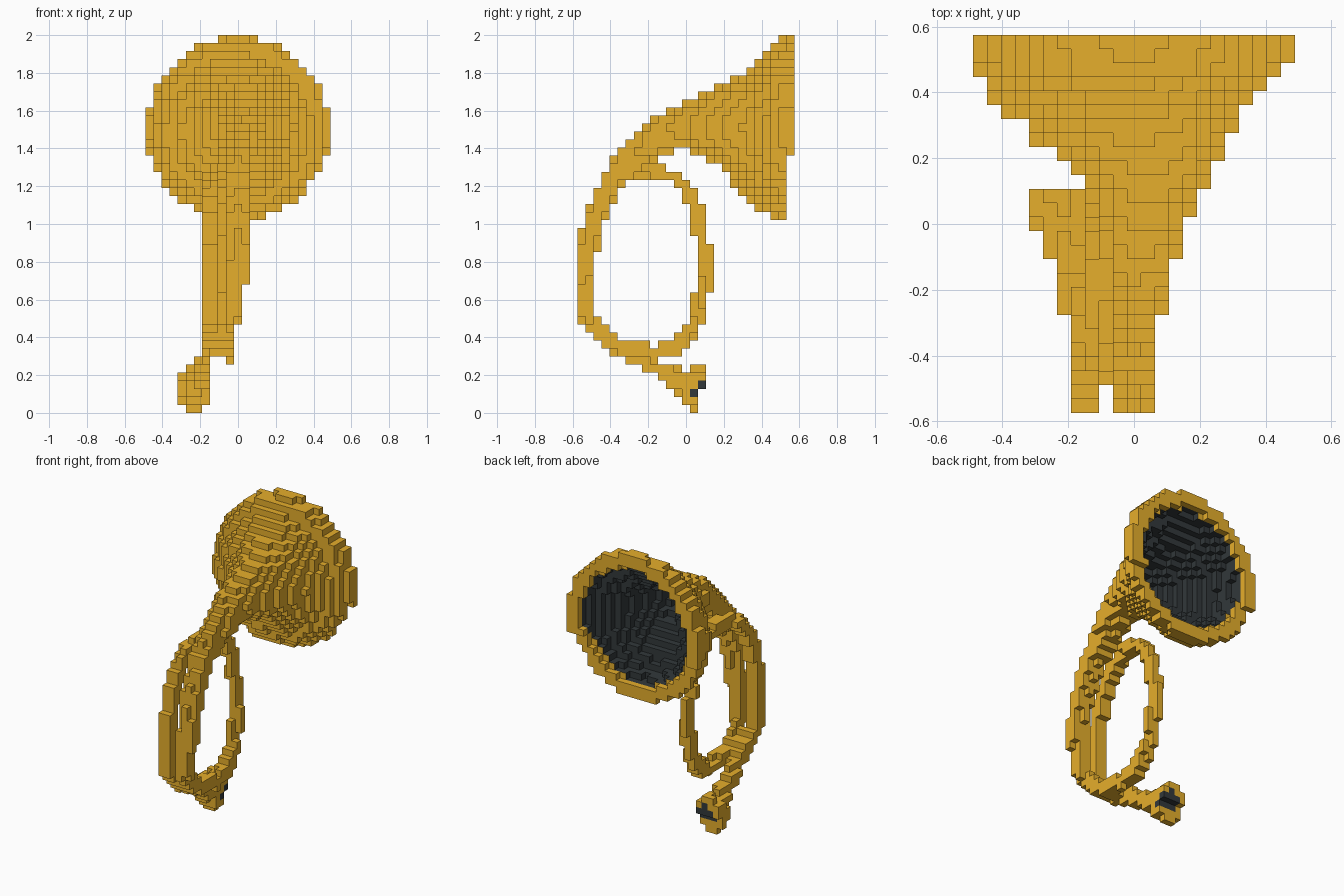
import bpy, bmesh, math
from mathutils import Vector

if "Cube" in bpy.data.objects:
    bpy.data.objects.remove(bpy.data.objects["Cube"])

H = 2 / 47                      # block size
NX, NY, NZ = 11, 13, 47         # grid half width, half depth, height


def material(name, color):
    m = bpy.data.materials.new(name)
    m.diffuse_color = (*color, 1)
    m.use_nodes = True
    m.node_tree.nodes["Principled BSDF"].inputs["Base Color"].default_value = m.diffuse_color
    return m


BRASS = material("brass", (0.79, 0.425, 0.025))
DARK = material("dark_inside", (0.032, 0.04, 0.043))


def centre(v):
    return Vector((v[0] * H, v[1] * H, (v[2] + 0.5) * H))


def smooth(points, steps=6):
    """Catmull-Rom through (x, y, z, radius) points."""
    p = [Vector(q) for q in points]
    p = [2 * p[0] - p[1]] + p + [2 * p[-1] - p[-2]]
    out = []
    for a, b, c, d in zip(p, p[1:], p[2:], p[3:]):
        for s in range(steps):
            t = s / steps
            out.append(0.5 * (2 * b + (c - a) * t + (2 * a - 5 * b + 4 * c - d) * t * t
                              + (3 * b - a - 3 * c + d) * t ** 3))
    return out + [p[-2]]


def sweep(path):
    """Blocks whose centres lie inside a tube of varying radius."""
    found = set()
    for p, q in zip(path, path[1:]):
        a, b, ra, rb = p.to_3d(), q.to_3d(), p[3], q[3]
        d = b - a
        r = max(ra, rb, 0) + H
        lo = [math.floor((min(a[i], b[i]) - r) / H) - 1 for i in range(3)]
        hi = [math.ceil((max(a[i], b[i]) + r) / H) for i in range(3)]
        for i in range(max(lo[0], -NX), min(hi[0], NX) + 1):
            for j in range(max(lo[1], -NY), min(hi[1], NY) + 1):
                for k in range(max(lo[2], 0), min(hi[2], NZ - 1) + 1):
                    c = centre((i, j, k))
                    t = (c - a).dot(d) / d.length_squared
                    if -0.3 <= t <= 1.3:
                        rad = min(ra + (rb - ra) * t, max(ra, rb))
                        if rad > 0 and (c - a - d * t).length <= rad:
                            found.add((i, j, k))
    return found


# one winding path, split into mouthpiece, coil and bell
MOUTH = [(-0.22, 0.13, 0.105, 0.125), (-0.22, 0.043, 0.139, 0.113), (-0.217, 0, 0.156, 0.083),
         (-0.21, -0.04, 0.172, 0.067), (-0.20, -0.09, 0.208, 0.055), (-0.19, -0.15, 0.24, 0.046)]
COIL = [(-0.19, -0.15, 0.24, 0.046), (-0.16, -0.35, 0.34, 0.046), (-0.15, -0.51, 0.48, 0.044),
        (-0.15, -0.535, 0.72, 0.044), (-0.15, -0.49, 1.00, 0.043), (-0.14, -0.37, 1.22, 0.043),
        (-0.12, -0.20, 1.28, 0.042), (-0.10, -0.03, 1.22, 0.04), (-0.09, 0.06, 1.05, 0.04),
        (-0.085, 0.093, 0.79, 0.042), (-0.08, 0.06, 0.52, 0.042), (-0.065, -0.05, 0.35, 0.044),
        (-0.06, -0.22, 0.32, 0.046), (-0.055, -0.40, 0.38, 0.046), (-0.035, -0.51, 0.50, 0.045),
        (0, -0.535, 0.73, 0.05), (0.003, -0.49, 1.01, 0.056), (0, -0.38, 1.25, 0.065)]
BELL = [(0, -0.38, 1.25, 0.065), (0.01, -0.20, 1.42, 0.09), (0.025, -0.02, 1.508, 0.124),
        (0.035, 0.17, 1.522, 0.21), (0.012, 0.34, 1.508, 0.35), (0, 0.47, 1.499, 0.4695),
        (0, 0.66, 1.507, 0.486)]


# openings are trimmed by slightly tilted planes
def past_mouth(v):
    return v[1] > (2 if v[2] >= 3 else 1)


def past_rim(v):
    return v[1] > (13 if v[2] >= 32 else 12)


mouth = {v for v in sweep(smooth(MOUTH)) if not past_mouth(v) and -8 < v[0] < -3}
coil = sweep(smooth(COIL)) - mouth
bell_path = smooth(BELL)
bell = {v for v in sweep(bell_path) if not past_rim(v)} - coil

# hollow of the bell, dark except for a one-block brass lip
hollow = sweep([p - Vector((0, 0, 0, 0.082)) for p in bell_path[12:]])
bell -= hollow
dark_air = {v for v in hollow if not past_rim((v[0], v[1] + 1, v[2]))}

# dark blowing hole in the mouthpiece
dark_blocks = {v for v in mouth if past_mouth((v[0], v[1] + 1, v[2]))
               and math.hypot(v[0] * H + 0.213, (v[2] + 0.5) * H - 0.13) < 0.062}

solid = mouth | coil | bell
DIRS = [(1, 0, 0), (-1, 0, 0), (0, 1, 0), (0, -1, 0), (0, 0, 1), (0, 0, -1)]


def build(name, blocks):
    bm = bmesh.new()
    cache = {}

    def corner(co):
        key = tuple(round(c / H * 2) for c in co)
        if key not in cache:
            cache[key] = bm.verts.new(co)
        return cache[key]

    for v in sorted(blocks):
        for d in DIRS:
            nb = (v[0] + d[0], v[1] + d[1], v[2] + d[2])
            if nb in solid:
                continue
            n = Vector(d)
            u = Vector((d[1], d[2], d[0]))
            w = n.cross(u)
            c = centre(v) + n * H / 2
            f = bm.faces.new([corner(c + (u * s + w * t) * H / 2)
                              for s, t in ((-1, -1), (1, -1), (1, 1), (-1, 1))])
            f.material_index = int(nb in dark_air or v in dark_blocks)
    me = bpy.data.meshes.new(name)
    bm.to_mesh(me)
    bm.free()
    me.materials.append(BRASS)
    me.materials.append(DARK)
    bpy.context.collection.objects.link(bpy.data.objects.new(name, me))


build("mouthpiece", mouth)
build("coiled_tube", coil)
build("bell", bell)
